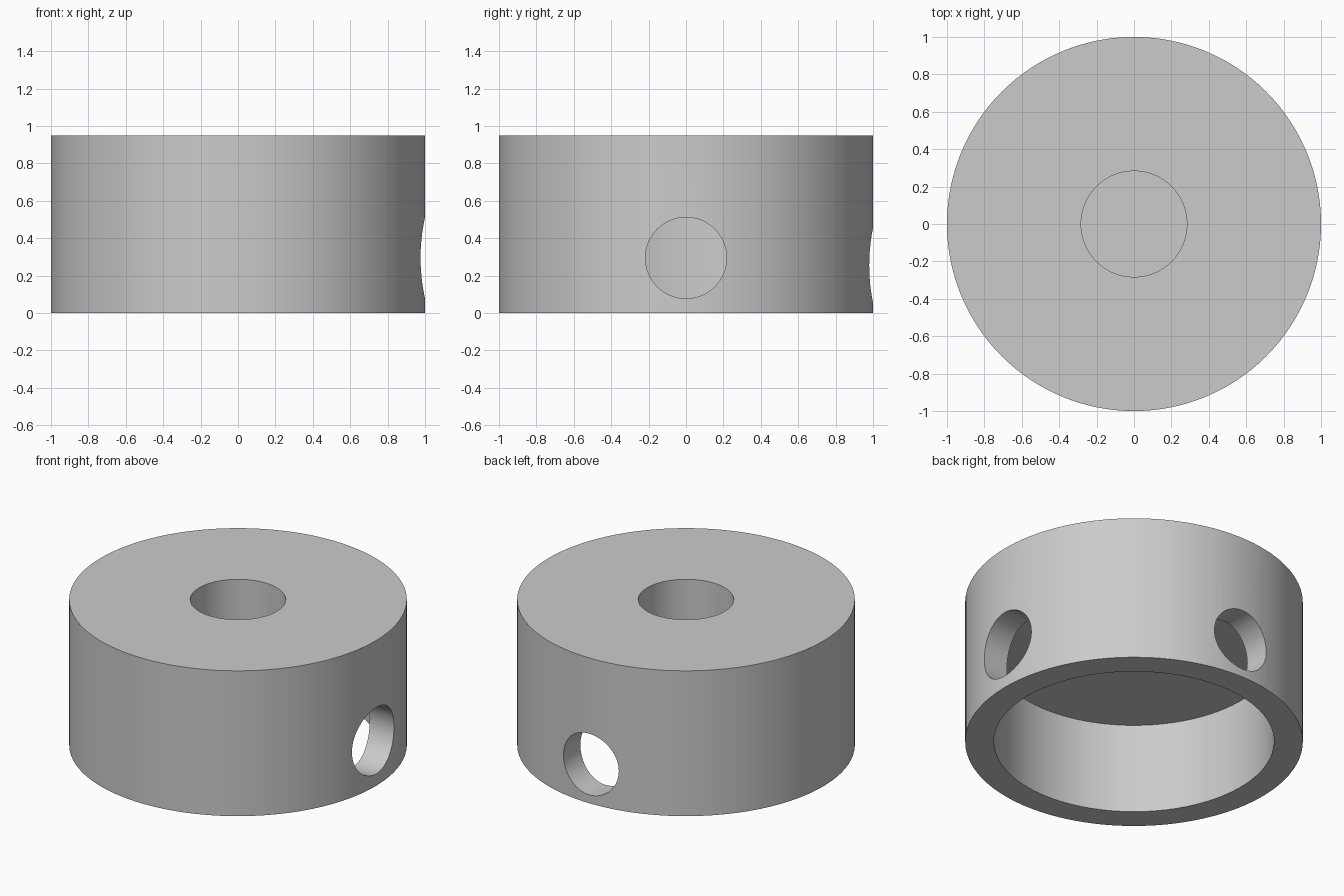
import bpy, math

if "Cube" in bpy.data.objects:
    bpy.data.objects.remove(bpy.data.objects["Cube"], do_unlink=True)

SEGMENTS = 128
HEIGHT = 0.95

grey = bpy.data.materials.new("plain grey")
grey.use_nodes = True
COLOUR = (0.6, 0.6, 0.6, 1)
grey.diffuse_color = COLOUR
grey.node_tree.nodes["Principled BSDF"].inputs["Base Color"].default_value = COLOUR


def cylinder(name, radius, length, location, rotation=(0, 0, 0), sides=SEGMENTS):
    bpy.ops.mesh.primitive_cylinder_add(vertices=sides, radius=radius, depth=length,
                                        location=location, rotation=rotation)
    obj = bpy.context.object
    obj.name = name
    obj.data.materials.append(grey)
    return obj


def cut(target, cutter):
    """Subtract the cutter from the target, then discard it."""
    mod = target.modifiers.new(cutter.name, 'BOOLEAN')
    mod.operation = 'DIFFERENCE'
    mod.solver = 'EXACT'
    mod.object = cutter
    bpy.context.view_layer.objects.active = target
    bpy.ops.object.modifier_apply(modifier=mod.name)
    bpy.data.objects.remove(cutter, do_unlink=True)


# Solid round body
body = cylinder("round_body", 1, HEIGHT, (0, 0, HEIGHT / 2))

# Wide recess open at the bottom
recess_depth = 0.59
cut(body, cylinder("bottom_recess", 0.83, 2 * recess_depth, (0, 0, 0)))

# Blind hole in the top
hole_depth = 0.31
cut(body, cylinder("top_hole", 0.283, 2 * hole_depth, (0, 0, HEIGHT)))

# One hole through the wall on the +x side, a smaller one at the back
quarter = math.pi / 2
cut(body, cylinder("side_hole", 0.217, 0.8, (0.9, 0, 0.295), (0, quarter, 0), 64))
cut(body, cylinder("back_hole", 0.2, 0.8, (0, 0.9, 0.255), (quarter, 0, 0), 64))

# Smooth round walls with crisp rims
bpy.ops.object.select_all(action='DESELECT')
body.select_set(True)
bpy.context.view_layer.objects.active = body
bpy.ops.object.shade_smooth_by_angle(angle=math.radians(30))
